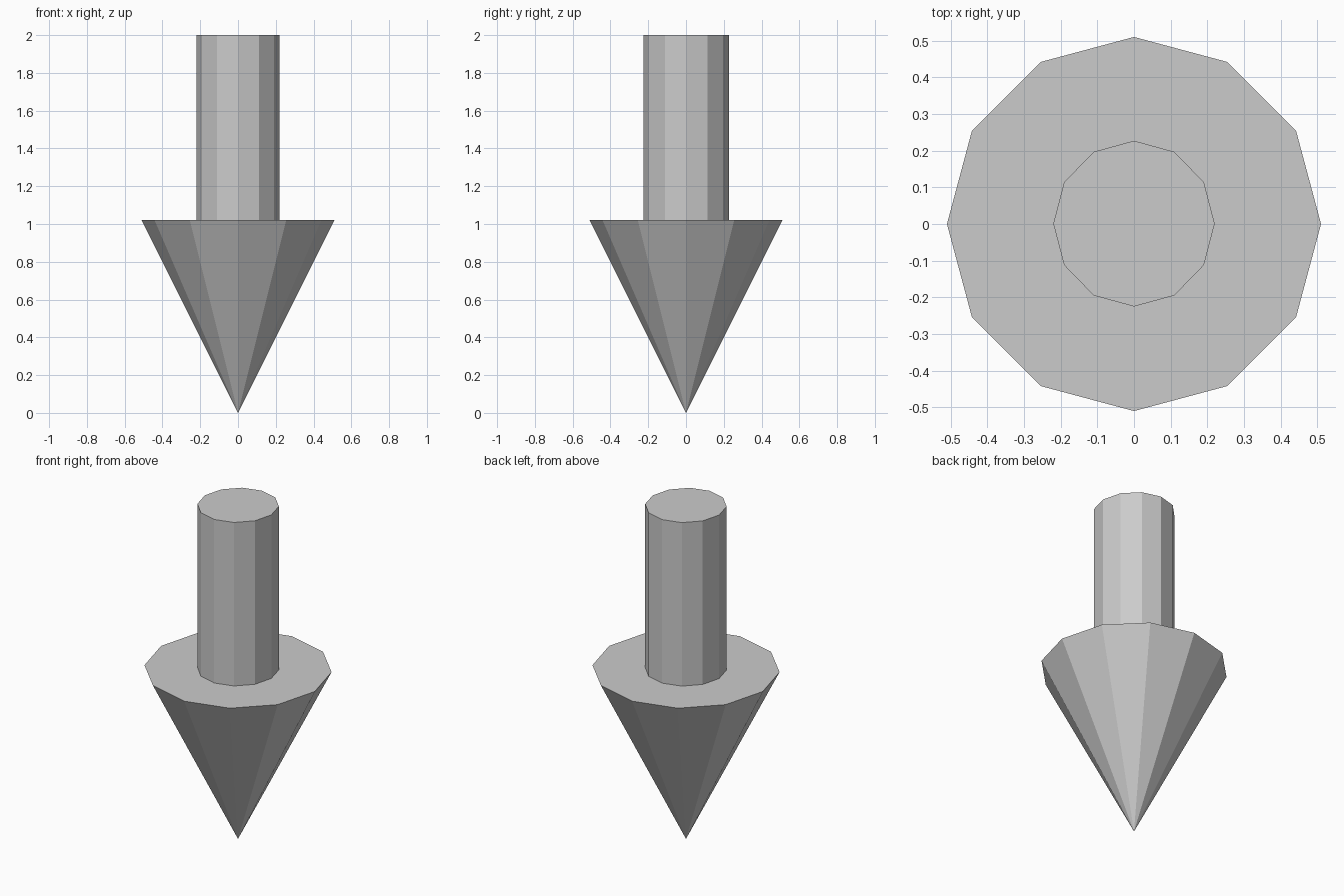
import bpy

if "Cube" in bpy.data.objects:
    bpy.data.objects.remove(bpy.data.objects["Cube"])

SIDES = 12
RIM_Z = 1.02
TOP_Z = 2.0

# Arrow head: twelve-sided cone with its point on the ground
bpy.ops.mesh.primitive_cone_add(
    vertices=SIDES, radius1=0.0, radius2=0.51, depth=RIM_Z,
    location=(0, 0, RIM_Z / 2))
bpy.context.object.name = "arrow_head"

# Shaft: twelve-sided prism, slightly deeper than wide, standing on the head
bpy.ops.mesh.primitive_cylinder_add(
    vertices=SIDES, radius=1.0, depth=TOP_Z - RIM_Z,
    location=(0, 0.001, (TOP_Z + RIM_Z) / 2))
shaft = bpy.context.object
shaft.name = "arrow_shaft"
shaft.scale = (0.22, 0.226, 1.0)
bpy.ops.object.transform_apply(location=False, rotation=False, scale=True)
